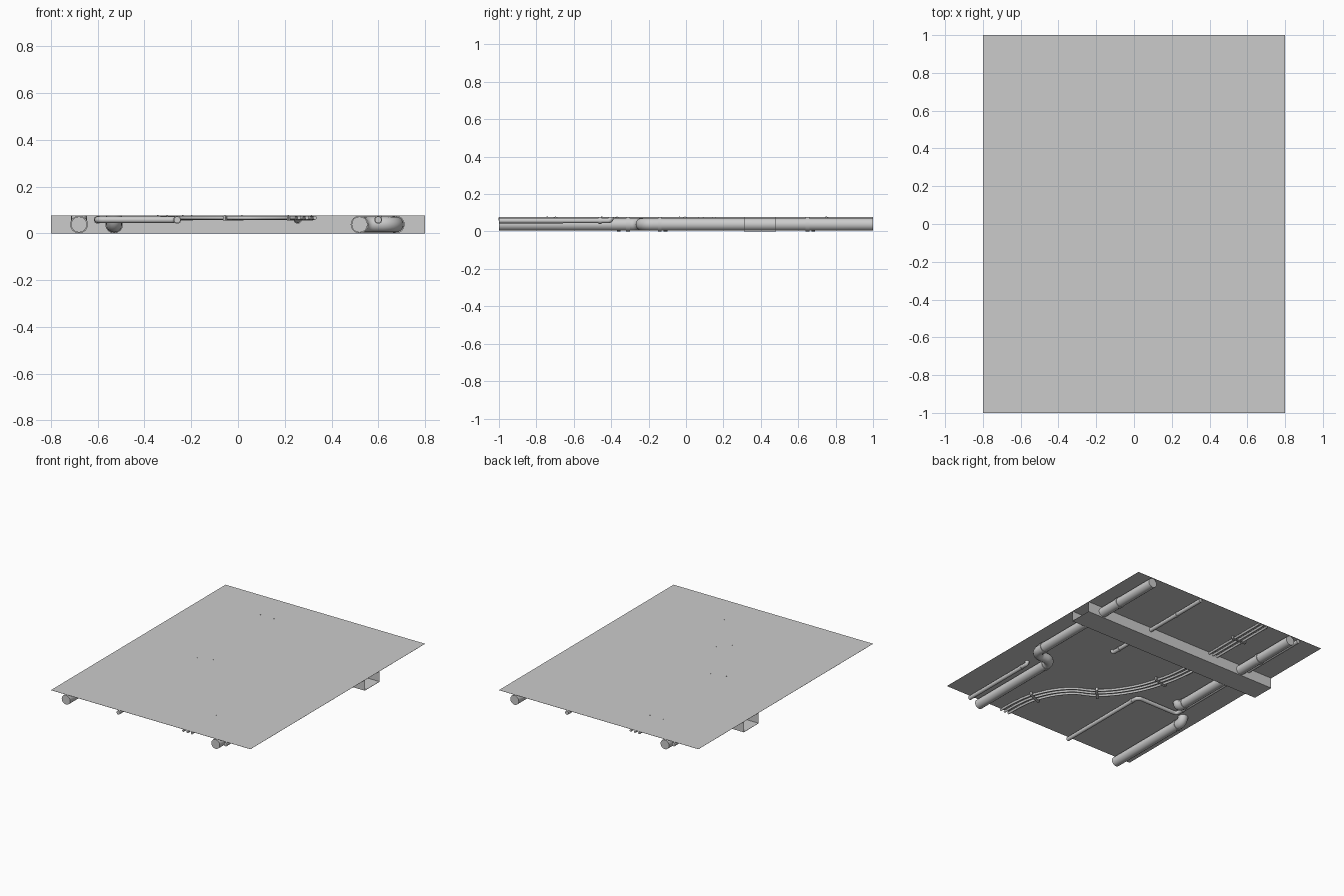
import bpy
import math
from mathutils import Vector

cube = bpy.data.objects.get("Cube")
if cube:
    bpy.data.objects.remove(cube, do_unlink=True)

GREY = (0.6, 0.6, 0.6, 1)
mat = bpy.data.materials.new("plain_grey")
mat.use_nodes = True
mat.diffuse_color = GREY
mat.node_tree.nodes["Principled BSDF"].inputs["Base Color"].default_value = GREY

CEILING = 0.076
PIPE_Z, PIPE_R = 0.038, 0.034
TUBE_Z, TUBE_R = 0.058, 0.014
CABLE_Z, CABLE_R = 0.066, 0.008


def box(name, centre, size, angle=0):
    bpy.ops.mesh.primitive_cube_add(size=1, location=centre, rotation=(0, 0, angle))
    ob = bpy.context.object
    ob.name = name
    ob.scale = size
    ob.data.materials.append(mat)
    return ob


def rounded(points, radius):
    """Replace each inner corner of a path by a quarter bend."""
    pts = [Vector(p) for p in points]
    out = [pts[0]]
    for a, b, c in zip(pts, pts[1:], pts[2:]):
        u, v = (a - b).normalized(), (c - b).normalized()
        for i in range(9):
            t = i / 8 * math.pi / 2
            out.append(b + radius * (u * (1 - math.sin(t)) + v * (1 - math.cos(t))))
    return out + [pts[-1]]


def tube(name, points, radius, smooth_path=False):
    """Sweep a round section along a path and turn it into a mesh."""
    cu = bpy.data.curves.new(name, "CURVE")
    cu.dimensions = "3D"
    cu.bevel_depth = radius
    cu.bevel_resolution = 6
    cu.use_fill_caps = True
    cu.resolution_u = 8
    sp = cu.splines.new("BEZIER" if smooth_path else "POLY")
    nodes = sp.bezier_points if smooth_path else sp.points
    nodes.add(len(points) - 1)
    for node, p in zip(nodes, points):
        if smooth_path:
            node.co = p
            node.handle_left_type = node.handle_right_type = "AUTO"
        else:
            node.co = (*p, 1)
    ob = bpy.data.objects.new(name, cu)
    bpy.context.collection.objects.link(ob)
    bpy.ops.object.select_all(action="DESELECT")
    ob.select_set(True)
    bpy.context.view_layer.objects.active = ob
    bpy.ops.object.convert(target="MESH")
    ob = bpy.context.object
    ob.data.materials.clear()
    ob.data.materials.append(mat)
    bpy.ops.object.shade_smooth_by_angle(angle=math.radians(40))
    return ob


def collar(name, x, y, z, radius, width=0.02):
    tube(name, [(x, y - width / 2, z), (x, y + width / 2, z)], radius)


# Ceiling sheet
box("ceiling_panel", (0, 0, CEILING + 0.0005), (1.6, 2, 0.001))

# Open-ended channel beam across the ceiling
Y0, Y1, WALL = 0.31, 0.48, 0.002
box("beam_bottom", (0, (Y0 + Y1) / 2, WALL / 2), (1.6, Y1 - Y0, WALL))
for label, y in (("front", Y0 + WALL / 2), ("back", Y1 - WALL / 2)):
    box("beam_wall_" + label, (0, y, CEILING / 2), (1.6, WALL, CEILING))

# Large pipes: one with a sideways step, two that turn up into the ceiling
LX0, LX1, RX0, RX1 = 0.52, 0.675, -0.68, -0.53
tube("left_large_pipe", rounded([(LX0, -1, PIPE_Z), (LX0, -0.235, PIPE_Z),
     (LX1, -0.235, PIPE_Z), (LX1, 1, PIPE_Z)], 0.06), PIPE_R)
tube("right_front_large_pipe", rounded([(RX0, -1, PIPE_Z), (RX0, -0.3, PIPE_Z),
     (RX0, -0.3, CEILING)], 0.037), PIPE_R)
tube("right_back_large_pipe", rounded([(RX1, 1, PIPE_Z), (RX1, -0.17, PIPE_Z),
     (RX1, -0.17, CEILING)], 0.037), PIPE_R)
for x, y in ((LX0, -0.31), (LX1, -0.14), (LX1, 0.65),
             (RX0, -0.36), (RX1, -0.11), (RX1, 0.68)):
    collar("large_pipe_collar", x, y, PIPE_Z, PIPE_R + 0.004)

# Thin pipes
tube("right_thin_pipe", rounded([(-0.26, -1, TUBE_Z), (-0.26, -0.27, TUBE_Z),
     (-0.6, -0.27, TUBE_Z), (-0.6, 1, TUBE_Z)], 0.03), TUBE_R)
tube("left_thin_pipe", rounded([(0.6, -1, TUBE_Z), (0.6, -0.4, TUBE_Z),
     (0.6, -0.4, CEILING)], 0.017), TUBE_R)
tube("middle_thin_pipe", rounded([(0.255, 1, TUBE_Z), (0.255, 0.08, TUBE_Z),
     (0.255, 0.08, CEILING)], 0.017), TUBE_R)
for x, y in ((-0.26, -0.33), (-0.6, -0.21), (0.6, -0.46), (0.255, 0.15), (0.255, 0.75)):
    collar("thin_pipe_collar", x, y, TUBE_Z, TUBE_R + 0.003, 0.014)

# Three cables side by side along a wavy route
route = [Vector(p) for p in ((0.295, -1), (0.29, -0.85), (0.265, -0.72), (0.14, -0.51),
         (-0.02, -0.41), (-0.16, -0.24), (-0.25, -0.02), (-0.29, 0.23), (-0.29, 0.5), (-0.29, 1))]
heading = []
for i in range(len(route)):
    heading.append((route[min(i + 1, len(route) - 1)] - route[max(i - 1, 0)]).normalized())
for k in (-1, 0, 1):
    path = [(p.x - d.y * k * 0.034, p.y + d.x * k * 0.034, CABLE_Z) for p, d in zip(route, heading)]
    tube("cable", path, CABLE_R, smooth_path=True)

# Cable clamps with fixing screws at both ends
clamps = [(route[i], heading[i]) for i in (2, 4, 6)] + [(Vector((-0.29, 0.75)), Vector((0, 1)))]
for p, d in clamps:
    angle = math.atan2(d.y, d.x) - math.pi / 2
    box("cable_clamp", (p.x, p.y, 0.056), (0.115, 0.016, 0.004), angle)
    for side in (-1, 1):
        q = p + side * 0.054 * Vector((d.y, -d.x))
        box("clamp_leg", (q.x, q.y, 0.066), (0.007, 0.016, 0.02), angle)
        tube("clamp_screw", [(q.x, q.y, 0.056), (q.x, q.y, CEILING + 0.003)], 0.003)
